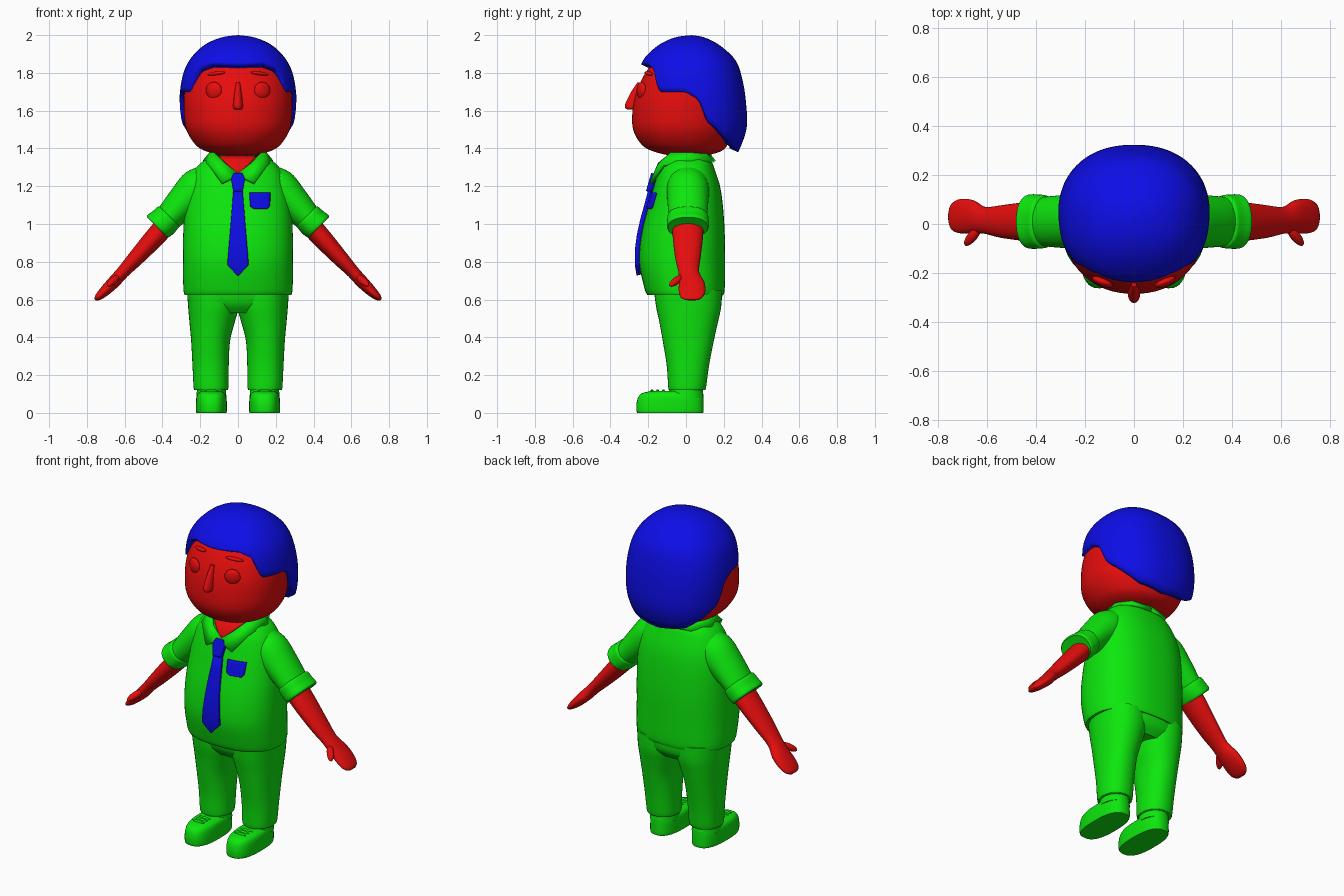
import bpy, bmesh
from math import sin, cos, pi, radians
from mathutils import Vector, Matrix
from mathutils.bvhtree import BVHTree

if "Cube" in bpy.data.objects:
    bpy.data.objects.remove(bpy.data.objects["Cube"])


def material(name, color):
    m = bpy.data.materials.new(name)
    m.use_nodes = True
    m.diffuse_color = color
    m.node_tree.nodes["Principled BSDF"].inputs["Base Color"].default_value = color
    return m


RED = material("red skin", (0.8, 0.004, 0.004, 1))
GREEN = material("green clothes", (0.004, 0.8, 0.004, 1))
BLUE = material("blue hair and tie", (0.004, 0.004, 0.8, 1))
parts = []


def finish(name, bm, mat, thickness=0, offset=-1):
    bmesh.ops.remove_doubles(bm, verts=bm.verts, dist=0.0002)
    bmesh.ops.recalc_face_normals(bm, faces=bm.faces)
    mesh = bpy.data.meshes.new(name)
    bm.to_mesh(mesh)
    tree = BVHTree.FromBMesh(bm)
    bm.free()
    mesh.materials.append(mat)
    ob = bpy.data.objects.new(name, mesh)
    bpy.context.collection.objects.link(ob)
    parts.append(ob)
    if thickness:
        mod = ob.modifiers.new("thickness", "SOLIDIFY")
        mod.thickness, mod.offset = thickness, offset
    return tree


def curve(keys, s):
    """Smooth curve through the keys, s counts keys."""
    i = min(int(s), len(keys) - 2)
    t = s - i
    a, b, c, d = (keys[max(0, min(len(keys) - 1, i + k))] for k in (-1, 0, 1, 2))
    return [q + 0.5 * t * (r - p + t * (2 * p - 5 * q + 4 * r - w + t * (3 * (q - r) + w - p)))
            for p, q, r, w in zip(a, b, c, d)]


def table(points, x):
    for (x0, y0), (x1, y1) in zip(points, points[1:]):
        if x <= x1:
            return y0 + (y1 - y0) * (x - x0) / (x1 - x0)
    return points[-1][1]


def power(v, p):
    return (1 if v >= 0 else -1) * abs(v) ** (2 / p)


def grid(bm, rows, closed):
    rows = [[bm.verts.new(p) for p in row] for row in rows]
    n = len(rows[0])
    for a, b in zip(rows, rows[1:]):
        for j in range(n if closed else n - 1):
            k = (j + 1) % n
            bm.faces.new((a[j], a[k], b[k], b[j]))
    return rows


def loft(name, keys, mat, u=(1, 0, 0), p=2, side=1, n=40, steps=5):
    """Skin of ovals; a key is centre x, y, z, radius along u, radius along y."""
    u, bm, rows = Vector(u).normalized(), bmesh.new(), []
    for i in range((len(keys) - 1) * steps + 1):
        x, y, z, a, b = curve(keys, i / steps)
        row = []
        for j in range(n):
            t = 2 * pi * j / n
            v = Vector((x, y, z)) + u * a * power(cos(t), p) + Vector((0, b * power(sin(t), p), 0))
            v.x *= side
            row.append(v)
        rows.append(row)
    rows = grid(bm, rows, True)
    bm.faces.new(rows[0])
    bm.faces.new(rows[-1])
    return finish(name, bm, mat)


def upright(x, levels):
    """Keys from levels of z, half width, front y, back y."""
    return [(x, (f + b) / 2, z, w, (b - f) / 2) for z, w, f, b in levels]


def ball(name, loc, size, mat, rot=Matrix()):
    bm = bmesh.new()
    bmesh.ops.create_uvsphere(bm, u_segments=24, v_segments=14, radius=1)
    bm.transform(Matrix.Translation(loc) @ rot.to_4x4() @ Matrix.Diagonal((*size, 1)))
    finish(name, bm, mat)


def plate(name, tree, levels, mat, thickness, cols=8, steps=5):
    """Sheet lying on the front of a surface; a level is z, left x, right x."""
    bm, rows = bmesh.new(), []
    for lo, hi in zip(levels, levels[1:]):
        for i in range(steps + 1):
            z, x0, x1 = (a + (b - a) * i / steps for a, b in zip(lo, hi))
            row = []
            for j in range(cols + 1):
                x = x0 + (x1 - x0) * j / cols
                hit = tree.ray_cast(Vector((x, -1, z)), Vector((0, 1, 0)))[0]
                row.append((x, (hit.y if hit else -0.08) - thickness / 2, z))
            rows.append(row)
    grid(bm, rows, False)
    finish(name, bm, mat, thickness, 0)


# Shirt
torso = loft("shirt", upright(0, [
    (0.625, 0.283, -0.205, 0.198), (0.66, 0.289, -0.22, 0.205), (0.8, 0.292, -0.248, 0.206),
    (0.95, 0.29, -0.235, 0.205), (1.1, 0.28, -0.197, 0.195), (1.2, 0.262, -0.17, 0.18),
    (1.28, 0.232, -0.145, 0.155), (1.33, 0.188, -0.12, 0.135), (1.365, 0.12, -0.08, 0.1)]),
    GREEN, p=2.4, n=64)

# Neck, open collar and chest
loft("neck", [(0, 0.01, 1.3, 0.11, 0.1), (0, 0.01, 1.42, 0.11, 0.1)], RED)
plate("open_neckline", torso, [(1.265, -0.004, 0.004), (1.36, -0.105, 0.105)], RED, 0.008)
collar = [((0, -0.155, 1.265), (0, -0.168, 1.255)), ((0.07, -0.14, 1.32), (0.085, -0.185, 1.215)),
          ((0.125, -0.07, 1.38), (0.155, -0.12, 1.31)), ((0.135, 0.02, 1.385), (0.18, 0.02, 1.33)),
          ((0.09, 0.09, 1.38), (0.12, 0.125, 1.33)), ((0, 0.115, 1.375), (0, 0.15, 1.33))]
for side, label in ((1, "left"), (-1, "right")):
    bm = bmesh.new()
    grid(bm, [[(side * x, y, z) for x, y, z in pair] for pair in collar], False)
    finish(label + "_collar", bm, GREEN, 0.018, 0)

# Tie and pocket
plate("tie_blade", torso, [(0.73, -0.004, 0.004), (0.785, -0.056, 0.056), (1.18, -0.024, 0.024)], BLUE, 0.024)
plate("tie_knot", torso, [(1.17, -0.024, 0.024), (1.235, -0.036, 0.036), (1.265, -0.022, 0.022)], BLUE, 0.034)
plate("pocket", torso, [(1.08, 0.085, 0.155), (1.095, 0.065, 0.168), (1.165, 0.06, 0.17)], BLUE, 0.012)

# Trousers seat
loft("trouser_seat", [(0, 0.015, 0.53, 0.2, 0.13), (0, 0.015, 0.58, 0.255, 0.17),
                      (0, 0.01, 0.66, 0.27, 0.185)], GREEN, p=2.3)

for side, label in ((1, "left"), (-1, "right")):
    # Leg
    loft(label + "_trouser_leg", [
        (0.143, 0.005, 0.12, 0.086, 0.093), (0.143, 0.006, 0.135, 0.092, 0.1),
        (0.145, 0.01, 0.25, 0.096, 0.112), (0.145, 0.012, 0.38, 0.103, 0.135),
        (0.137, 0.014, 0.48, 0.12, 0.155), (0.13, 0.014, 0.56, 0.134, 0.172),
        (0.13, 0.01, 0.65, 0.14, 0.18)], GREEN, p=2.2, side=side)
    # Shoe with laces
    loft(label + "_shoe", upright(0.141, [
        (0, 0.079, -0.258, 0.09), (0.012, 0.082, -0.262, 0.093), (0.05, 0.082, -0.262, 0.093),
        (0.085, 0.079, -0.252, 0.092), (0.105, 0.07, -0.23, 0.09), (0.117, 0.05, -0.18, 0.08)]),
        GREEN, p=2.6, side=side)
    loft(label + "_ankle", [(0.141, 0, 0.08, 0.08, 0.092), (0.141, 0, 0.14, 0.075, 0.088)], GREEN, side=side)
    for k in range(3):
        ball(label + "_lace", (side * 0.141, -0.12 - 0.03 * k, 0.117), (0.04, 0.008, 0.007), GREEN)

    # Sleeve and rolled cuff
    across = (0.71, 0, 0.7)
    loft(label + "_sleeve", [
        (0.12, 0.01, 1.275, 0.06, 0.08), (0.2, 0.01, 1.2, 0.105, 0.11), (0.29, 0.01, 1.115, 0.09, 0.108),
        (0.375, 0.01, 1.025, 0.072, 0.1)], GREEN, across, side=side)
    loft(label + "_cuff", [
        (0.362, 0.01, 1.042, 0.07, 0.098), (0.37, 0.01, 1.036, 0.078, 0.108), (0.395, 0.01, 1.01, 0.081, 0.111),
        (0.42, 0.01, 0.99, 0.082, 0.111), (0.428, 0.01, 0.982, 0.076, 0.104)], GREEN, across, 2.3, side)
    # Forearm, hand and thumb
    loft(label + "_arm", [
        (0.36, 0.01, 1.02, 0.055, 0.083), (0.44, 0.01, 0.93, 0.053, 0.08), (0.54, 0.01, 0.82, 0.043, 0.067),
        (0.61, 0.015, 0.745, 0.034, 0.055), (0.66, 0.03, 0.69, 0.033, 0.068), (0.71, 0.032, 0.64, 0.027, 0.07),
        (0.742, 0.03, 0.61, 0.018, 0.055), (0.756, 0.03, 0.598, 0.005, 0.025)], RED, (0.77, 0, 0.64), side=side)
    aim = Vector((side * 0.05, -0.06, -0.045)).to_track_quat("Z", "Y").to_matrix()
    ball(label + "_thumb", (side * 0.66, -0.05, 0.7), (0.02, 0.02, 0.055), RED, aim)

# Head
head = loft("head", upright(0, [
    (1.365, 0.09, -0.1, 0.12), (1.385, 0.17, -0.175, 0.185), (1.42, 0.225, -0.235, 0.22),
    (1.5, 0.274, -0.28, 0.25), (1.6, 0.287, -0.283, 0.26), (1.7, 0.283, -0.262, 0.26),
    (1.8, 0.255, -0.215, 0.235), (1.88, 0.2, -0.15, 0.19), (1.94, 0.1, -0.07, 0.12)]), RED, p=2.15, n=64)

# Face
for side, label in ((1, "left"), (-1, "right")):
    for part, x, z, size, roll in (("eye", 0.128, 1.707, (0.045, 0.02, 0.045), 0),
                                   ("eyebrow", 0.115, 1.797, (0.052, 0.014, 0.01), 0.12)):
        y = head.ray_cast(Vector((side * x, -1, z)), Vector((0, 1, 0)))[0].y
        turn = Matrix.Rotation(side * 0.4, 3, "Z") @ Matrix.Rotation(side * roll, 3, "Y")
        ball(label + "_" + part, (side * x, y, z), size, RED, turn)
loft("nose", [(0, -0.245, 1.75, 0.01, 0.012), (0, -0.26, 1.7, 0.018, 0.03), (0, -0.275, 1.64, 0.025, 0.045),
              (0, -0.28, 1.615, 0.025, 0.042), (0, -0.278, 1.605, 0.016, 0.03)], RED)

# Hair cap, cut along a hairline given by the angle from the front
shape = [(2.0, 0, 0.03, 0.03), (1.987, 0.09, -0.06, 0.1), (1.945, 0.182, -0.148, 0.18),
         (1.87, 0.255, -0.225, 0.26), (1.78, 0.294, -0.252, 0.295), (1.65, 0.31, -0.245, 0.317),
         (1.5, 0.298, -0.235, 0.32), (1.36, 0.255, -0.2, 0.268)]
hairline = [(0, 1.845), (30, 1.852), (47, 1.82), (55, 1.7), (85, 1.7), (95, 1.66),
            (103, 1.54), (125, 1.46), (145, 1.405), (180, 1.38)]
bm, columns = bmesh.new(), []
for j in range(120):
    angle = 3 * j
    low = table(hairline, min(angle, 360 - angle))
    s0, s1 = 0, len(shape) - 1
    for _ in range(20):
        mid = (s0 + s1) / 2
        s0, s1 = (mid, s1) if curve(shape, mid)[0] > low else (s0, mid)
    column = []
    for i in range(25):
        z, w, f, b = curve(shape, s0 * i / 24)
        t = radians(angle)
        column.append((w * power(sin(t), 2.25), (f + b) / 2 - (b - f) / 2 * power(cos(t), 2.25), z))
    columns.append(column)
grid(bm, columns + columns[:1], False)
finish("hair", bm, BLUE, 0.05)

# Smooth shading with sharp edges kept
bpy.ops.object.select_all(action="DESELECT")
for ob in parts:
    ob.select_set(True)
bpy.context.view_layer.objects.active = parts[0]
bpy.ops.object.shade_smooth_by_angle(angle=radians(40))
